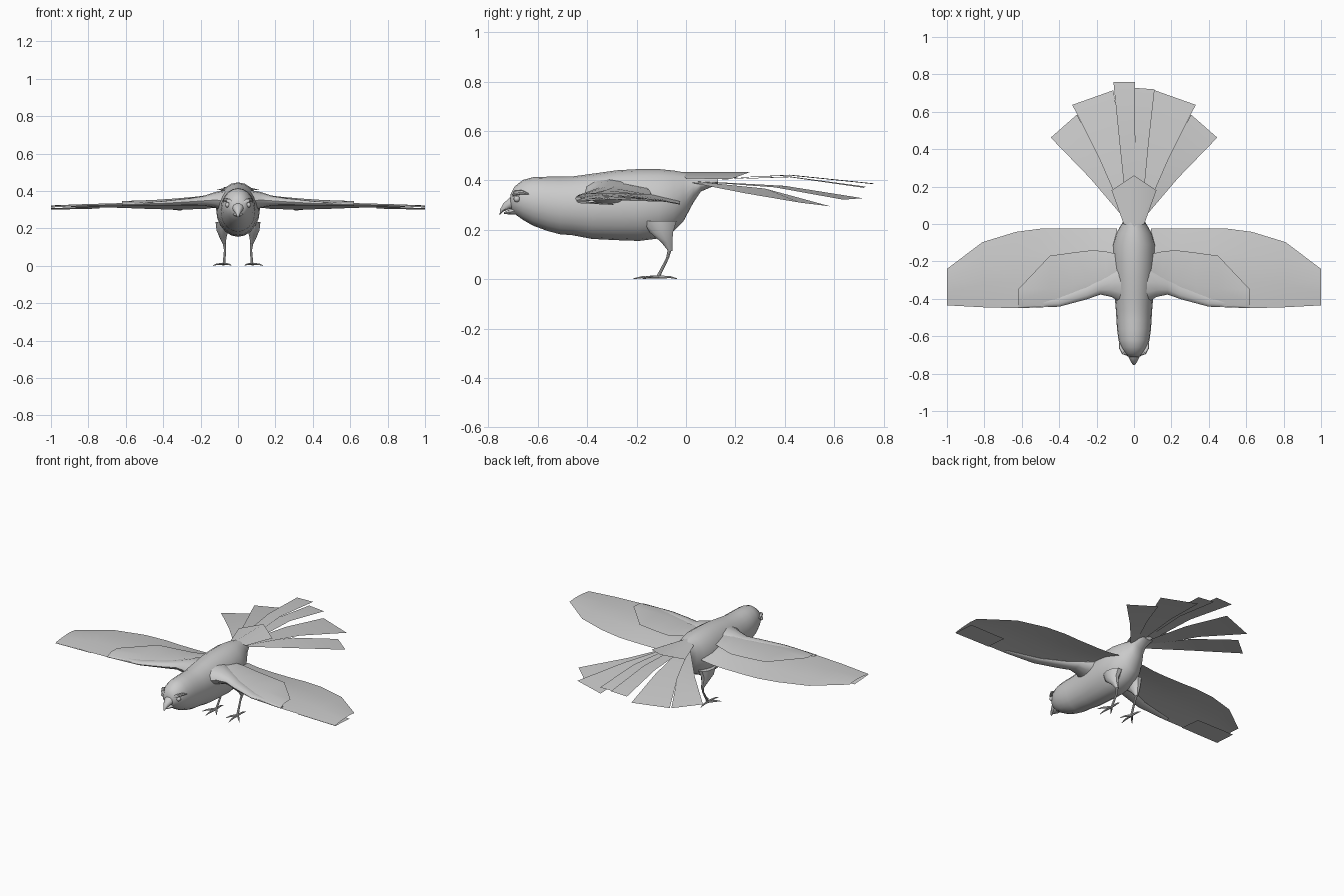
import bpy, math
from mathutils import Vector

X, Y, Z = Vector((1, 0, 0)), Vector((0, 1, 0)), Vector((0, 0, 1))


def make(name, verts, faces, mirror=False):
    me = bpy.data.meshes.new(name)
    me.from_pydata([tuple(v) for v in verts], [], faces)
    me.update()
    ob = bpy.data.objects.new(name, me)
    bpy.context.collection.objects.link(ob)
    if mirror:
        ob.modifiers.new("mirror", 'MIRROR').use_mirror_merge = False
    return ob


def loft(name, stations, u, v, n=8, mirror=False):
    """Capped skin over ellipses: each station is (centre, radius along u, radius along v)."""
    verts, faces = [], []
    for c, a, b in stations:
        for i in range(n):
            t = 2 * math.pi * i / n
            verts.append(Vector(c) + u * a * math.cos(t) + v * b * math.sin(t))
    m = len(stations)
    for r in range(m - 1):
        for i in range(n):
            j = (i + 1) % n
            faces.append((r * n + i, r * n + j, r * n + n + j, r * n + n + i))
    faces += [tuple(range(n))[::-1], tuple(range((m - 1) * n, m * n))]
    ob = make(name, verts, faces, mirror)
    import bmesh
    bm = bmesh.new()
    bm.from_mesh(ob.data)
    bmesh.ops.recalc_face_normals(bm, faces=bm.faces)
    bm.to_mesh(ob.data)
    bm.free()
    return ob


def sheet(name, rows, mirror=False):
    """Thin feather surface through rows of points."""
    k = len(rows[0])
    faces = [(r * k + i, (r + 1) * k + i, (r + 1) * k + i + 1, r * k + i + 1)
             for r in range(len(rows) - 1) for i in range(k - 1)]
    return make(name, [p for row in rows for p in row], faces, mirror)


# Body and head: y, bottom, top, half width
body = [(-.71, .29, .345, .03), (-.695, .265, .375, .05), (-.66, .24, .402, .07),
        (-.62, .217, .413, .083), (-.56, .195, .415, .091), (-.51, .182, .415, .094),
        (-.46, .178, .416, .097), (-.38, .163, .427, .104), (-.28, .158, .441, .112),
        (-.19, .155, .446, .117), (-.11, .165, .446, .115), (-.05, .195, .44, .095),
        (-.01, .235, .433, .072), (.03, .31, .425, .048), (.06, .355, .42, .042),
        (.13, .385, .412, .04)]
loft("body", [((0, y, (a + b) / 2), w, (b - a) / 2) for y, a, b, w in body], X, Z, 20)

# Beak, hooked upper half and smaller lower half
loft("upper_beak", [((0, -.685, .315), .038, .03), ((0, -.715, .307), .028, .024),
                    ((0, -.74, .29), .015, .017), ((0, -.753, .272), .006, .011),
                    ((0, -.755, .26), .001, .002)], X, Z, 10)
loft("lower_beak", [((0, -.68, .277), .034, .016), ((0, -.715, .272), .02, .01),
                    ((0, -.738, .268), .003, .003)], X, Z, 8)

# Brows and eyes
loft("brow", [((.03, -.705, .335), .004, .004), ((.05, -.697, .348), .012, .01),
              ((.07, -.665, .352), .01, .009), ((.078, -.635, .345), .002, .002)], X, Z, 8, True)
bpy.ops.mesh.primitive_uv_sphere_add(segments=12, ring_count=8, radius=.013,
                                     location=(.056, -.685, .325))
eye = bpy.context.object
eye.name = "eye"
bpy.ops.object.transform_apply(location=True)
eye.modifiers.new("mirror", 'MIRROR')

# Wing feathers: x, leading y, trailing y, leading z, crown z, trailing z
wing = [(.09, -.38, -.025, .35, .365, .315), (.17, -.375, -.025, .345, .352, .305),
        (.25, -.4, -.025, .34, .347, .302), (.4, -.44, -.025, .332, .342, .302),
        (.5, -.446, -.025, .329, .338, .305), (.63, -.45, -.042, .326, .335, .31),
        (.81, -.445, -.097, .321, .33, .314), (1, -.435, -.24, .312, .32, .318)]
sheet("flight_feathers", [[(x, a + (b - a) * t, z) for t, z in
                           ((0, za), (.35, zb), (.7, (zb + zc) / 2 + .004), (1, zc))]
                          for x, a, b, za, zb, zc in wing], True)
covert = [(.09, -.37, -.16, .36, .395, .37), (.15, -.36, -.147, .358, .38, .36),
          (.22, -.385, -.14, .35, .37, .345), (.33, -.42, -.153, .342, .36, .343),
          (.45, -.442, -.17, .337, .352, .343), (.62, -.449, -.35, .328, .345, .346)]
sheet("covert_feathers", [[(x, a + (b - a) * t, z) for t, z in ((0, za), (.35, zb), (1, zc))]
                          for x, a, b, za, zb, zc in covert], True)
sheet("wing_tip_feathers", [[(.74, -.445, .318), (.74, -.3, .306)],
                            [(1, -.435, .308), (1, -.29, .3)]], True)

# Thick wing arm along the leading edge
loft("wing_arm", [((.06, -.31, .345), .12, .06), ((.12, -.315, .352), .075, .043),
                  ((.18, -.325, .348), .052, .027), ((.25, -.36, .343), .042, .02),
                  ((.4, -.41, .334), .032, .012), ((.62, -.437, .327), .013, .006)],
     Y, Z, 12, True)


def feather(name, base, mid, tip, mirror=False):
    sheet(name, [base, mid, tip], mirror)


# Tail fan, each feather from root to tip
feather("tail_middle_left", [(-.035, .03, .403), (.015, .03, .403)],
        [(-.076, .42, .42), (.007, .42, .423)], [(-.11, .76, .385), (.005, .76, .388)])
feather("tail_middle_right", [(-.005, .03, .4), (.04, .03, .4)],
        [(-.002, .42, .416), (.077, .42, .413)], [(0, .728, .375), (.11, .72, .37)])
feather("tail_side", [(.0, .03, .398), (.045, .03, .396)],
        [(.06, .4, .378), (.19, .36, .372)], [(.11, .715, .328), (.33, .637, .322)], True)
feather("tail_outer", [(.015, .03, .396), (.048, .025, .39)],
        [(.165, .32, .367), (.235, .245, .347)], [(.305, .585, .295), (.445, .462, .31)], True)

# Rump feathers over the tail root
sheet("rump_feathers", [[(s * .055, .0, .408), (s * .12, .18, .405)] if s else
                        [(0, -.02, .434), (0, .26, .434)] for s in (-1, 0, 1)])

# Legs: thigh, shank, toes
loft("thigh", [((.075, -.105, .235), .045, .07), ((.083, -.1, .19), .032, .05),
               ((.08, -.078, .15), .018, .024), ((.073, -.064, .115), .008, .009)], X, Y, 10, True)
loft("shank", [((.074, -.066, .12), .008, .008), ((.069, -.075, .085), .006, .006),
               ((.075, -.112, .012), .007, .008)], X, Y, 8, True)
for i, (tx, ty) in enumerate([(.035, -.17), (.082, -.212), (.132, -.175), (.08, -.036)]):
    a, b = Vector((.076, -.112, .009)), Vector((tx, ty, .002))
    side = (b - a).cross(Z).normalized()
    m = a.lerp(b, .65) + Z * .004
    loft(f"toe_{i + 1}", [(a, .007, .007), (m, .005, .005), (b, .001, .002)], side, Z, 6, True)

# Smooth shading with crisp edges
bpy.ops.object.select_all(action='SELECT')
bpy.context.view_layer.objects.active = eye
bpy.ops.object.shade_smooth_by_angle(angle=math.radians(40))
